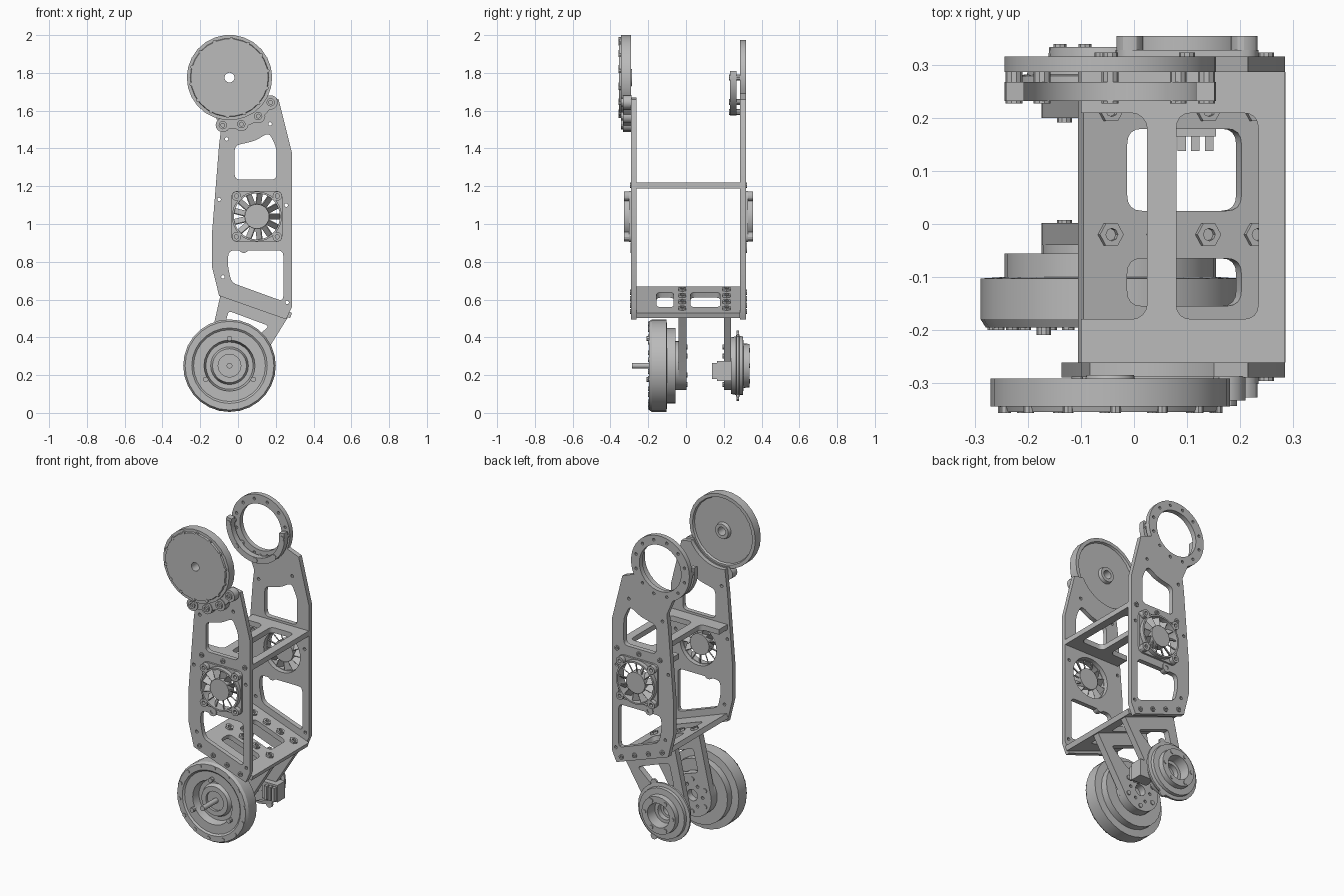
import bpy, bmesh
from math import pi, sin, cos, radians, atan
from mathutils import Matrix, Vector

cube = bpy.data.objects.get("Cube")
if cube:
    bpy.data.objects.remove(cube)

grey = bpy.data.materials.new("machined grey")
grey.use_nodes = True
grey.diffuse_color = (0.5, 0.5, 0.5, 1)
grey.node_tree.nodes["Principled BSDF"].inputs["Base Color"].default_value = (0.5, 0.5, 0.5, 1)
parts = []
UPRIGHT = Matrix.Rotation(pi / 2, 4, 'X')
AXIS_X, HIP_Z, FOOT_Z = -0.045, 1.775, 0.25
FAN = (0.1, 1.04)


def arc(cx, cz, r, a0, a1, n):
    step = radians(a1 - a0) / n
    return [(cx + r * cos(radians(a0) + i * step), cz + r * sin(radians(a0) + i * step))
            for i in range(n + 1)]


def circle(cx, cz, r, n=12):
    return arc(cx, cz, r, 0, 360, n)[:-1]


def polar(cx, cz, r, n, start=0):
    return [(x, z) for x, z in arc(cx, cz, r, start, start + 360, n)[:-1]]


def rounded(points, r=0.03):
    """Replace each corner with a short quadratic fillet."""
    out = []
    for i, p in enumerate(points):
        p = Vector(p)
        a = p + (Vector(points[i - 1]) - p).normalized() * r
        b = p + (Vector(points[(i + 1) % len(points)]) - p).normalized() * r
        for t in (0, 0.25, 0.5, 0.75, 1):
            out.append(tuple(a * (1 - t) ** 2 + p * (2 * t * (1 - t)) + b * t * t))
    return out


def rect(x0, x1, y0, y1):
    return [(x0, y0), (x1, y0), (x1, y1), (x0, y1)]


def finish(obj):
    obj.data.materials.append(grey)
    parts.append(obj)
    return obj


def sheet(name, loops, thickness, matrix):
    """Flat plate: the first loop is the outline, the others are holes."""
    cu = bpy.data.curves.new(name, 'CURVE')
    cu.dimensions, cu.fill_mode, cu.extrude = '2D', 'BOTH', thickness / 2
    for loop in loops:
        s = cu.splines.new('POLY')
        s.points.add(len(loop) - 1)
        for pt, (x, y) in zip(s.points, loop):
            pt.co = (x, y, 0, 1)
        s.use_cyclic_u = True
    obj = bpy.data.objects.new(name, cu)
    bpy.context.collection.objects.link(obj)
    obj.matrix_world = matrix
    bpy.ops.object.select_all(action='DESELECT')
    obj.select_set(True)
    bpy.context.view_layer.objects.active = obj
    bpy.ops.object.convert(target='MESH')
    return finish(bpy.context.view_layer.objects.active)


def wall(name, loops, y0, y1):
    return sheet(name, loops, y1 - y0, Matrix.Translation((0, (y0 + y1) / 2, 0)) @ UPRIGHT)


def mesh_object(name, bm):
    bmesh.ops.recalc_face_normals(bm, faces=bm.faces)
    me = bpy.data.meshes.new(name)
    bm.to_mesh(me)
    bm.free()
    obj = bpy.data.objects.new(name, me)
    bpy.context.collection.objects.link(obj)
    return finish(obj)


def turned(name, profile, centres, n=24):
    """Revolve a closed (radius, y) profile about the y axis at each centre."""
    bm = bmesh.new()
    for cx, cz in centres:
        vs = [bm.verts.new((cx + r, y, cz)) for r, y in profile]
        es = [bm.edges.new((vs[i - 1], vs[i])) for i in range(len(vs))]
        bmesh.ops.spin(bm, geom=vs + es, cent=(cx, 0, cz), axis=(0, 1, 0),
                       angle=2 * pi, steps=n, use_merge=True)
    bmesh.ops.remove_doubles(bm, verts=bm.verts, dist=1e-5)
    return mesh_object(name, bm)


def pins(name, centres, r, y0, y1, n=10, bore=0):
    return turned(name, [(bore, y0), (r, y0), (r, y1), (bore, y1)], centres, n)


def box(name, x0, x1, y0, y1, z0, z1):
    bm = bmesh.new()
    m = Matrix.Translation(((x0 + x1) / 2, (y0 + y1) / 2, (z0 + z1) / 2))
    bmesh.ops.create_cube(bm, size=1, matrix=m @ Matrix.Diagonal((x1 - x0, y1 - y0, z1 - z0, 1)))
    return mesh_object(name, bm)


# Side plates share their lower outline and openings
right_edge = [(-0.137, 0.77), (-0.1, 0.62), (0.255, 0.495), (0.285, 0.56), (0.285, 1.38), (0.215, 1.66)]
left_edge = [(-0.09, 1.5), (-0.1, 1.42), (-0.137, 0.96)]
upper_window = rounded([(-0.018, 1.235), (0.205, 1.235), (0.205, 1.4), (0.165, 1.485), (0.09, 1.44), (-0.018, 1.415)])
lower_window = rounded([(-0.035, 0.69), (0.24, 0.59), (0.24, 0.86), (-0.05, 0.86), (-0.055, 0.785)])
bolts = [(-0.06, 0.638), (0.035, 0.604), (0.13, 0.57), (0.22, 0.537), (-0.045, 1.205), (0.1, 1.205), (0.25, 1.205)]
small = [(-0.08, 0.72), (0.26, 0.585), (-0.1, 1.13), (0.255, 1.1), (-0.06, 1.45), (0.17, 1.53)]
openings = [upper_window, lower_window, circle(*FAN, 0.125, 32)] + [circle(x, z, 0.01, 8) for x, z in small]

front_top = arc(AXIS_X, HIP_Z, 0.222, -28, -100, 12)
wall("front_side_plate", [right_edge + front_top + left_edge] + openings, -0.29, -0.262)
ring_top = arc(AXIS_X, HIP_Z, 0.2, -25, 245, 32)
ring_holes = [circle(x, z, 0.009, 8) for x, z in polar(AXIS_X, HIP_Z, 0.172, 12, 15)]
wall("back_side_plate", [right_edge + ring_top + left_edge, circle(AXIS_X, HIP_Z, 0.143, 36)]
     + openings + ring_holes, 0.287, 0.317)
for side, y0, y1 in (("front", -0.297, -0.29), ("back", 0.317, 0.324)):
    pins(side + "_plate_bolts", bolts, 0.015, y0, y1, 10, 0.007)
for side, y0, y1 in (("front", -0.295, -0.262), ("back", 0.287, 0.322)):
    pins(side + "_hole_lug", [(0.03, 0.875)], 0.028, y0, y1, 14, 0.012)

# Upper cross brace: central bar, closed window, notch open to one side
brace = [(-0.1, -0.262), (0.285, -0.262), (0.285, 0.287), (-0.1, 0.287), (-0.1, 0.21)]
brace += arc(-0.005, 0.18, 0.03, 90, 0, 4) + arc(-0.005, -0.15, 0.03, 0, -90, 4) + [(-0.1, -0.18)]
sheet("upper_cross_brace", [brace, rounded(rect(0.08, 0.235, -0.18, 0.21))], 0.032,
      Matrix.Translation((0, 0, 1.205)))

# Sloping lower cross plate with two slots and its nuts
tilt = Matrix.Translation((0.09, 0, 0.585)) @ Matrix.Rotation(atan(0.364), 4, 'Y')
sheet("lower_cross_plate", [rect(-0.203, 0.203, -0.262, 0.287),
                            rounded(rect(-0.115, 0.115, -0.155, -0.065)),
                            rounded(rect(-0.115, 0.115, 0.025, 0.18))], 0.03, tilt)
for y in (-0.02, 0.215):
    for i in range(4):
        u = -0.15 + 0.098 * i
        sheet("arm_nut", [circle(u, y, 0.024, 6), circle(u, y, 0.012, 8)], 0.012,
              tilt @ Matrix.Translation((0, 0, 0.021)))

# Hanging arms for the lower wheels
arm = arc(AXIS_X, FOOT_Z, 0.13, 160, 340, 18) + [(0.265, 0.507), (-0.09, 0.636)]
arm_window = rounded([(-0.085, 0.4), (0.045, 0.355), (0.165, 0.46), (-0.05, 0.54)], 0.02)
arm_holes = [circle(x, z, 0.01, 8) for x, z in polar(AXIS_X, FOOT_Z, 0.07, 6)]
for side, y0, y1 in (("front", -0.04, 0.002), ("back", 0.2, 0.238)):
    wall(side + "_arm", [arm, arm_window, circle(AXIS_X, FOOT_Z, 0.035, 18)] + arm_holes, y0, y1)
    pins(side + "_arm_bolts", polar(AXIS_X, FOOT_Z, 0.1, 6, 30), 0.014,
         *((0.002, 0.008) if side == "front" else (0.192, 0.2)))

# Fans: square flange, round shroud, corner posts, hub and blades
corners = [(FAN[0] + i * 0.108, FAN[1] + j * 0.108) for i in (-1, 1) for j in (-1, 1)]
for side, base, d in (("front", -0.29, -1), ("back", 0.317, 1)):
    x, z = FAN
    flange = rounded(rect(x - 0.135, x + 0.135, z - 0.135, z + 0.135), 0.035)
    lo, hi = sorted((base, base + d * 0.012))
    wall(side + "_fan_flange", [flange, circle(x, z, 0.122, 32)], lo, hi)
    tip = base + d * 0.038
    pins(side + "_fan_shroud", [FAN], 0.132, base, tip, 32, 0.122)
    pins(side + "_fan_posts", corners, 0.025, base, tip, 12, 0.011)
    pins(side + "_fan_hub", [FAN], 0.065, base - d * 0.015, base + d * 0.035, 24)
    bm = bmesh.new()
    for i in range(13):
        m = (Matrix.Translation((x, base + d * 0.01, z)) @ Matrix.Rotation(2 * pi * i / 13, 4, 'Y')
             @ Matrix.Translation((0.09, 0, 0)) @ Matrix.Rotation(d * 0.7, 4, 'X'))
        bmesh.ops.create_cube(bm, size=1, matrix=m @ Matrix.Diagonal((0.064, 0.042, 0.006, 1)))
    mesh_object(side + "_fan_blades", bm)

# Upper front drum with its bolted lugs
hip = [(AXIS_X, HIP_Z)]
turned("hip_drum", [(0.026, -0.355), (0.205, -0.355), (0.208, -0.345), (0.226, -0.345), (0.226, -0.292),
                    (0.205, -0.292), (0.2, -0.305), (0.05, -0.305), (0.045, -0.285), (0.026, -0.285)], hip, 26)
pins("hip_drum_screws", polar(AXIS_X, HIP_Z, 0.205, 14, 10), 0.01, -0.357, -0.345, 8)
lugs = arc(AXIS_X, HIP_Z, 0.254, -98, -31, 3)
wall("hip_lug_web", [arc(AXIS_X, HIP_Z, 0.215, -104, -25, 12) + arc(AXIS_X, HIP_Z, 0.272, -25, -104, 12)],
     -0.33, -0.288)
pins("hip_lugs", lugs, 0.038, -0.334, -0.288, 14)
pins("hip_lug_bolts", lugs, 0.022, -0.344, -0.334, 12, 0.01)

# Half ring inside the upper back ring
wall("inner_half_ring", [arc(AXIS_X, HIP_Z, 0.2, 170, 370, 28) + arc(AXIS_X, HIP_Z, 0.165, 370, 170, 28)],
     0.232, 0.268)
pins("half_ring_standoffs", arc(AXIS_X, HIP_Z, 0.182, 180, 360, 4), 0.016, 0.228, 0.289)

# Lower front wheel drive
foot = [(AXIS_X, FOOT_Z)]
turned("front_wheel", [(0, -0.285), (0.015, -0.285), (0.015, -0.15), (0.06, -0.15), (0.06, -0.165),
                       (0.09, -0.165), (0.1, -0.14), (0.125, -0.14), (0.135, -0.187), (0.19, -0.187),
                       (0.2, -0.196), (0.235, -0.196), (0.245, -0.18), (0.245, -0.103), (0.2, -0.1),
                       (0.2, -0.056), (0.13, -0.056), (0.13, -0.04), (0, -0.04)], foot, 28)
pins("front_wheel_screws", polar(AXIS_X, FOOT_Z, 0.222, 14, 8), 0.012, -0.2, -0.19, 8)
pins("front_wheel_studs", polar(AXIS_X, FOOT_Z, 0.145, 3, 90), 0.014, -0.21, -0.18)

# Lower back wheel drive with connector
turned("back_wheel", [(0.05, 0.238), (0.15, 0.238), (0.155, 0.265), (0.178, 0.268), (0.178, 0.28),
                      (0.157, 0.283), (0.155, 0.302), (0.118, 0.304), (0.115, 0.335), (0.075, 0.335),
                      (0.07, 0.27), (0.05, 0.27)], foot, 28)
pins("back_wheel_tabs", [(AXIS_X + 0.07, FOOT_Z - 0.165), (AXIS_X + 0.07, FOOT_Z + 0.165)], 0.022, 0.268, 0.28)
pins("back_wheel_screws", polar(AXIS_X, FOOT_Z, 0.095, 6), 0.012, 0.33, 0.34, 8)
box("connector_block", 0.05, 0.155, 0.165, 0.24, 0.17, 0.275)
for i in range(3):
    box("connector_pin", 0.082 + 0.026 * i, 0.098 + 0.026 * i, 0.138, 0.17, 0.18, 0.265)

bpy.ops.object.select_all(action='DESELECT')
for obj in parts:
    obj.select_set(True)
bpy.context.view_layer.objects.active = parts[0]
bpy.ops.object.shade_smooth_by_angle(angle=radians(30))
